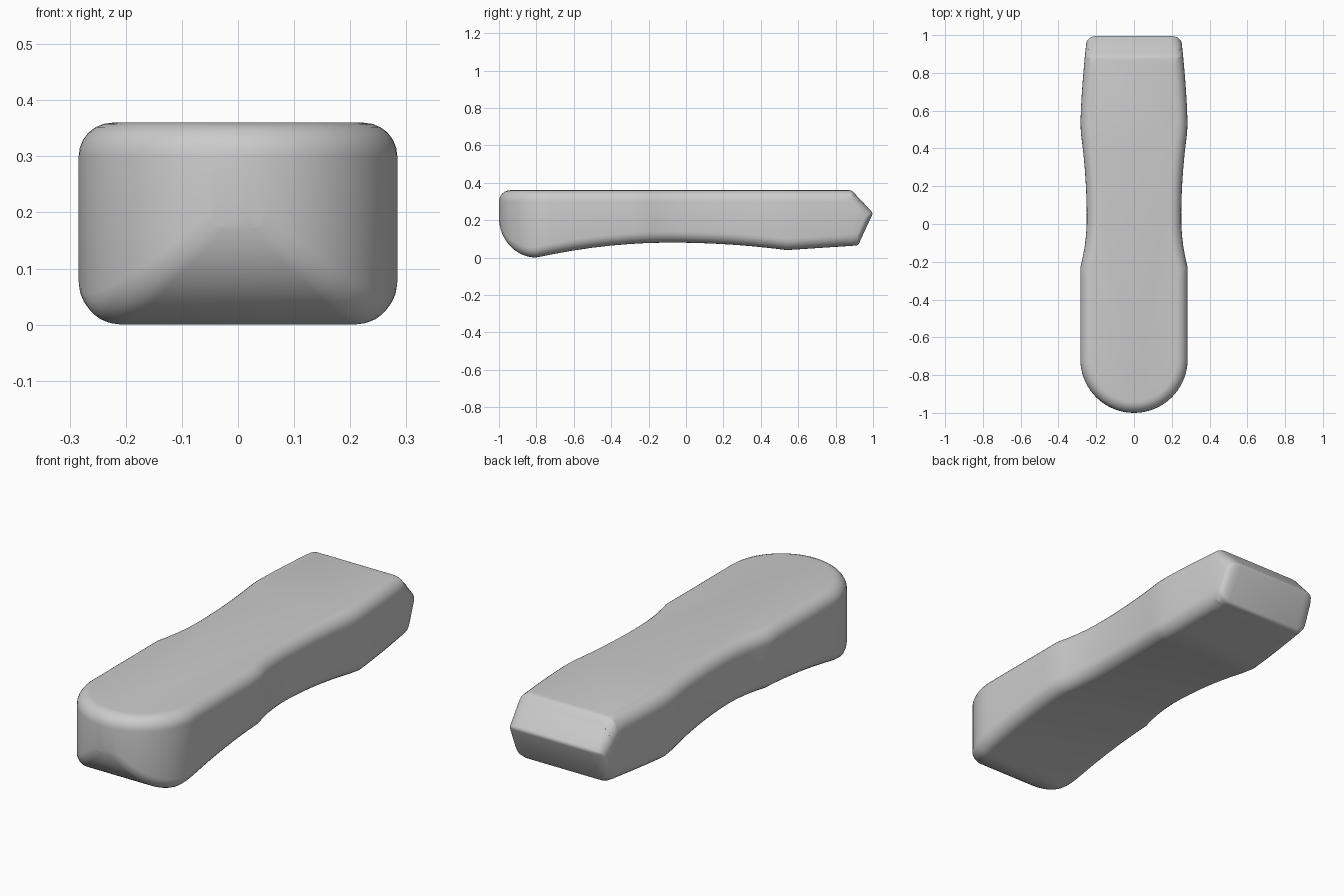
import bpy, bmesh, math

if "Cube" in bpy.data.objects:
    bpy.data.objects.remove(bpy.data.objects["Cube"])

R_END = 0.284      # radius of the rounded front end in plan
FILLET = 0.06      # edge rounding


def half_width(y):
    if y < R_END - 1:
        return math.sqrt(max(0, R_END**2 - (y + 1 - R_END)**2))
    if y < -0.23:
        return R_END
    if y < 0.03:
        return 0.25 + 0.034 * ((y - 0.03) / 0.26)**2
    if y < 0.5:
        return 0.25 + 0.034 * ((y - 0.03) / 0.47)**2
    return R_END - 0.036 * ((y - 0.5) / 0.5)**1.6


def top(y):
    return 0.36 if y <= 0.885 else 0.36 - 0.122 * (y - 0.885) / 0.115


def low(y):
    if y < -0.8:
        return 0.215 * (1 - math.sqrt(max(0, 1 - ((y + 0.8) / 0.2)**2)))
    if y < -0.08:
        return 0.08 - 0.08 * ((y + 0.08) / 0.72)**2
    if y < 0.54:
        return 0.08 - 0.04 * ((y + 0.08) / 0.62)**2
    if y < 0.92:
        return 0.04 + 0.025 * (y - 0.54) / 0.38
    return 0.065 + 0.173 * (y - 0.92) / 0.08


# Stations along the length, dense on the rounded front end
ys = [R_END - 1 - R_END * math.cos(math.radians(a)) for a in range(0, 91, 5)]
ys += [-0.6, -0.5, -0.4, -0.3, -0.23]
ys += [-0.18 + 0.06 * i for i in range(12)]
ys += [0.54, 0.62, 0.7, 0.78, 0.84, 0.885, 0.92, 1.0]

# Loft rectangular sections into the body
bm = bmesh.new()
rings = []
for y in ys:
    w, t, b = half_width(y), top(y), low(y)
    rings.append([bm.verts.new(p) for p in
                  ((-w, y, b), (w, y, b), (w, y, t), (-w, y, t))])
for r, s in zip(rings, rings[1:]):
    for i in range(4):
        j = (i + 1) % 4
        bm.faces.new((r[i], r[j], s[j], s[i]))
bmesh.ops.remove_doubles(bm, verts=bm.verts, dist=1e-5)
bmesh.ops.recalc_face_normals(bm, faces=bm.faces)

# Make the flat top a single face
cross = [e for e in bm.edges if len(e.link_faces) == 2
         and all(f.normal.z > 0.999 for f in e.link_faces)]
bmesh.ops.dissolve_edges(bm, edges=cross, use_verts=False)

# Fillet the long edges, fading where the surfaces become tangent
weight = bm.edges.layers.float.new("bevel_weight_edge")
for e in bm.edges:
    if len(e.link_faces) != 2:
        continue
    side = [abs(f.normal.z) < 0.01 for f in e.link_faces]
    if side[0] != side[1]:
        a = e.calc_face_angle(0)
        e[weight] = min(1, math.tan(a / 2)) if a > 0.2 else 0
    elif not any(side) and min(v.co.y for v in e.verts) > 0.87:
        e[weight] = 0.2

mesh = bpy.data.meshes.new("handle_body")
bm.to_mesh(mesh)
bm.free()
body = bpy.data.objects.new("handle_body", mesh)
bpy.context.collection.objects.link(body)
bpy.context.view_layer.objects.active = body
body.select_set(True)

bevel = body.modifiers.new("rounded_edges", 'BEVEL')
bevel.limit_method = 'WEIGHT'
bevel.width = FILLET
bevel.segments = 6
bevel.use_clamp_overlap = False
bpy.ops.object.modifier_apply(modifier=bevel.name)
bpy.ops.object.shade_smooth_by_angle(angle=math.radians(30))
